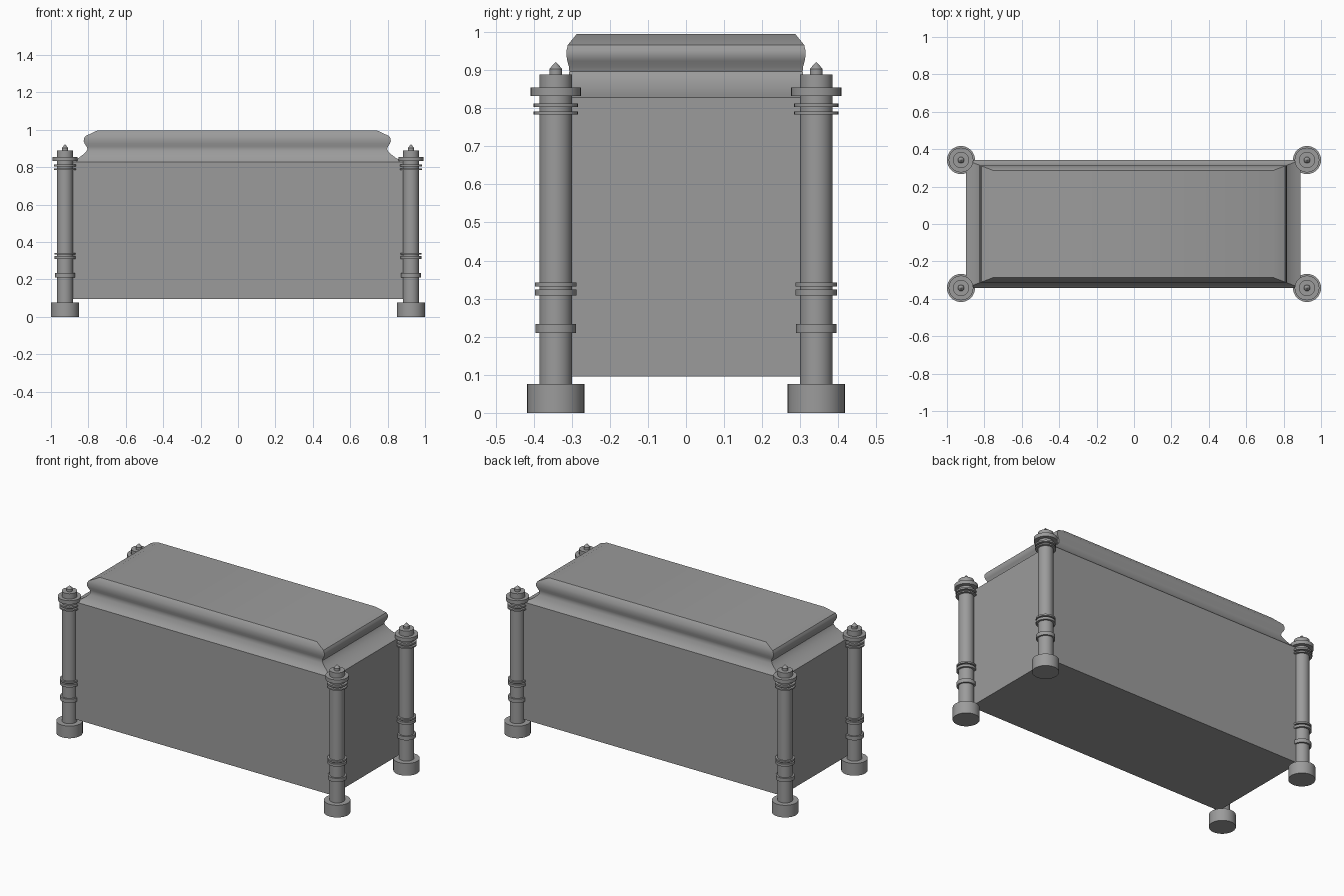
import bpy, bmesh, math

cube = bpy.data.objects.get("Cube")
if cube:
    bpy.data.objects.remove(cube, do_unlink=True)

grey = bpy.data.materials.new("stone_grey")
grey.use_nodes = True
COLOUR = (0.33, 0.33, 0.33, 1)
grey.diffuse_color = COLOUR
grey.node_tree.nodes["Principled BSDF"].inputs["Base Color"].default_value = COLOUR


def finish(bm, name, location=(0, 0, 0)):
    bmesh.ops.recalc_face_normals(bm, faces=bm.faces)
    mesh = bpy.data.meshes.new(name)
    bm.to_mesh(mesh)
    bm.free()
    mesh.materials.append(grey)
    obj = bpy.data.objects.new(name, mesh)
    obj.location = location
    bpy.context.collection.objects.link(obj)
    bpy.ops.object.select_all(action='DESELECT')
    obj.select_set(True)
    bpy.context.view_layer.objects.active = obj
    bpy.ops.object.shade_smooth_by_angle(angle=math.radians(35))
    return obj


def loft(bm, rings):
    """Skin a stack of closed rings of points and cap both ends."""
    loops = [[bm.verts.new(p) for p in ring] for ring in rings]
    n = len(loops[0])
    for low, high in zip(loops, loops[1:]):
        for i in range(n):
            j = (i + 1) % n
            bm.faces.new((low[i], low[j], high[j], high[i]))
    bm.faces.new(loops[0][::-1])
    bm.faces.new(loops[-1])


def rectangle(x, y, z):
    return [(-x, -y, z), (x, -y, z), (x, y, z), (-x, y, z)]


def circle(r, z, sides=32):
    steps = [math.tau * i / sides for i in range(sides)]
    return [(r * math.cos(a), r * math.sin(a), z) for a in steps]


HALF_X, HALF_Y = 0.895, 0.342
BODY_BOTTOM, BODY_TOP = 0.095, 0.828

# Plain chest body
bm = bmesh.new()
loft(bm, [rectangle(HALF_X, HALF_Y, z) for z in (BODY_BOTTOM, BODY_TOP)])
finish(bm, "chest_body", (-0.004, 0, 0))

# Moulded lid: (inset, height), shallower on the long sides
lid_profile = [(0, BODY_TOP), (0.02, 0.836), (0.048, 0.85), (0.07, 0.867),
               (0.086, 0.882), (0.094, 0.896), (0.09, 0.91), (0.08, 0.924),
               (0.074, 0.938), (0.075, 0.952), (0.083, 0.966), (0.145, 0.995)]
bm = bmesh.new()
loft(bm, [rectangle(HALF_X - d, HALF_Y - 0.38 * d, z) for d, z in lid_profile])
finish(bm, "moulded_lid", (-0.004, 0, 0))

# Corner posts: (radius, bottom, top) of each turned section
SHAFT = 0.043
bands = [(0.053, 0.21, 0.234), (0.055, 0.308, 0.324), (0.055, 0.332, 0.342),
         (0.058, 0.784, 0.792), (0.058, 0.803, 0.813), (0.066, 0.832, 0.855)]
post_profile = [(0.075, 0), (0.075, 0.076), (SHAFT, 0.076)]
for radius, low, high in bands:
    post_profile += [(SHAFT, low), (radius, low), (radius, high), (SHAFT, high)]
post_profile += [(SHAFT, 0.888), (0.017, 0.888), (0.017, 0.903), (0.001, 0.921)]

for x, side in ((-1, "right"), (1, "left")):
    for y, end in ((-1, "front"), (1, "back")):
        bm = bmesh.new()
        loft(bm, [circle(r, z) for r, z in post_profile])
        finish(bm, f"{end}_{side}_post", (x * 0.925, y * HALF_Y, 0))
